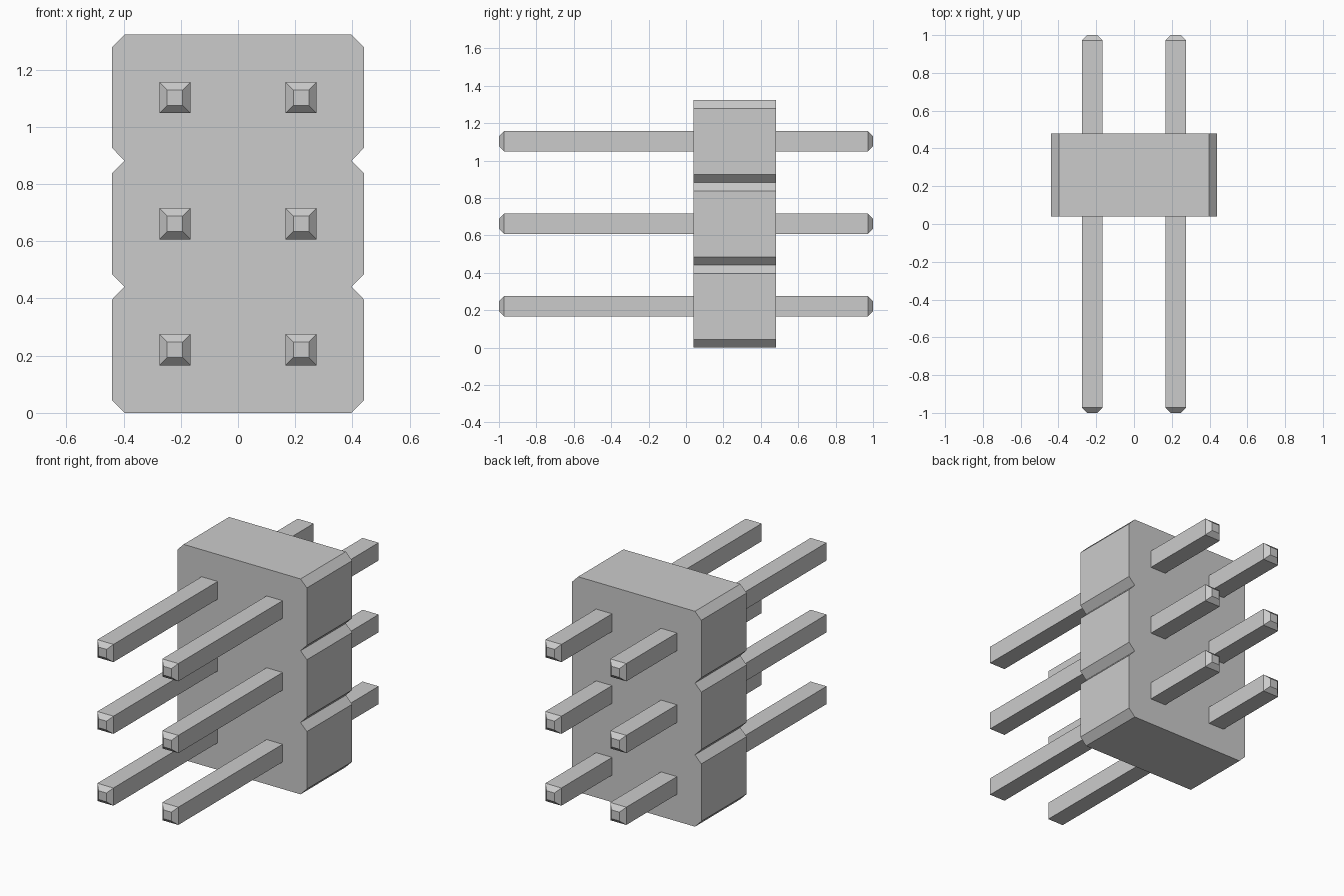
import bpy
import bmesh

if "Cube" in bpy.data.objects:
    bpy.data.objects.remove(bpy.data.objects["Cube"])

PITCH = 0.441            # spacing of the pins and height of one body cell
HALF = PITCH / 2
CHAMFER = 0.044
BODY_Y = (0.04, 0.48)
PIN_HALF, TIP_HALF, TIP_LEN = 0.0545, 0.027, 0.028
ROWS = 3


def make_object(name, bm):
    bmesh.ops.recalc_face_normals(bm, faces=bm.faces[:])
    mesh = bpy.data.meshes.new(name)
    bm.to_mesh(mesh)
    bm.free()
    obj = bpy.data.objects.new(name, mesh)
    bpy.context.collection.objects.link(obj)
    return obj


def loft(name, rings):
    """Skin a list of equal-length point rings and cap both ends."""
    bm = bmesh.new()
    loops = [[bm.verts.new(p) for p in ring] for ring in rings]
    n = len(loops[0])
    for a, b in zip(loops, loops[1:]):
        for i in range(n):
            j = (i + 1) % n
            bm.faces.new((a[i], a[j], b[j], b[i]))
    bm.faces.new(loops[0])
    bm.faces.new(loops[-1])
    return make_object(name, bm)


# Housing: notched side outline, mirrored, extruded along y
inner, outer = PITCH - CHAMFER, PITCH - 0.001
right = [(inner, 0)]
for row in range(ROWS):
    z = row * PITCH
    right += [(outer, z + CHAMFER), (outer, z + PITCH - CHAMFER), (inner, z + PITCH)]
outline = right + [(-x, z) for x, z in reversed(right)]
loft("housing", [[(x, y, z) for x, z in outline] for y in BODY_Y])


# Pins: square bars with tapered tips, passing through the housing
def square(y, half, cx, cz):
    return [(cx + sx * half, y, cz + sz * half)
            for sx, sz in ((-1, -1), (1, -1), (1, 1), (-1, 1))]


sections = [(-1, TIP_HALF), (-1 + TIP_LEN, PIN_HALF),
            (1 - TIP_LEN, PIN_HALF), (1, TIP_HALF)]
for row in range(ROWS):
    for side, label in ((-1, "left"), (1, "right")):
        loft(f"pin_{label}_{row + 1}",
             [square(y, h, side * HALF, HALF + row * PITCH) for y, h in sections])
